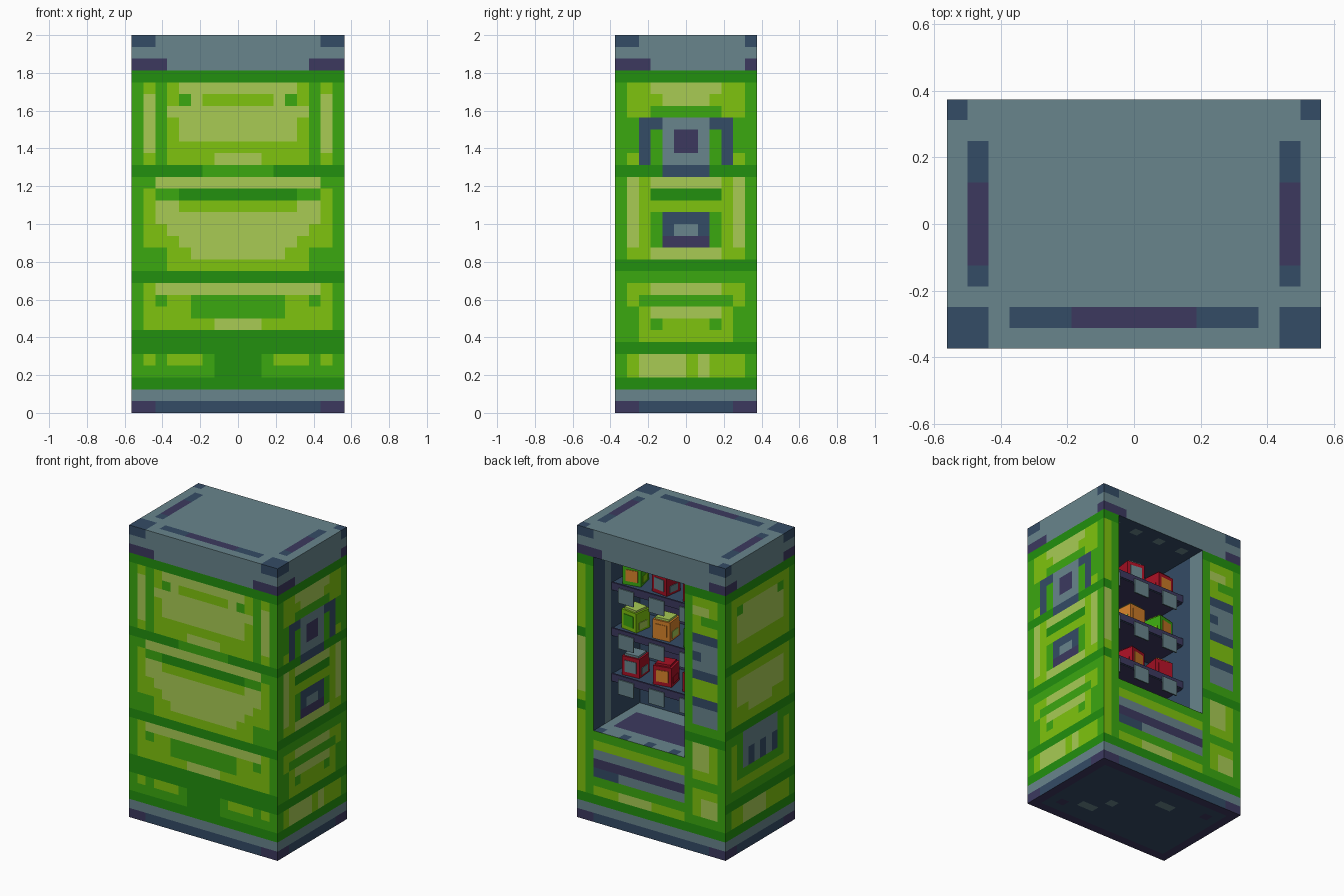
import bpy, bmesh, math
from mathutils import Vector, Matrix

if "Cube" in bpy.data.objects:
    bpy.data.objects.remove(bpy.data.objects["Cube"])

P = 0.0625  # one square of the painted pattern


def lin(c):
    c /= 255
    return c / 12.92 if c < 0.04045 else ((c + 0.055) / 1.055) ** 2.4


COLOURS = {"T": ("steel grey", 104, 133, 140), "N": ("navy", 52, 76, 102),
           "U": ("dark purple", 60, 57, 95), "D": ("dark green", 34, 144, 14),
           "G": ("green", 59, 168, 16), "L": ("lime", 127, 196, 14),
           "P": ("pale lime", 168, 203, 84), "R": ("red", 168, 16, 36),
           "O": ("orange", 215, 130, 42)}
KEYS = list(COLOURS)
MATS = []
for n, r, g, b in COLOURS.values():
    m = bpy.data.materials.new(n)
    m.diffuse_color = (lin(r), lin(g), lin(b), 1)
    m.use_nodes = True
    m.node_tree.nodes["Principled BSDF"].inputs["Base Color"].default_value = m.diffuse_color
    MATS.append(m)


def finish(name, bm):
    me = bpy.data.meshes.new(name)
    bm.to_mesh(me)
    bm.free()
    for m in MATS:
        me.materials.append(m)
    ob = bpy.data.objects.new(name, me)
    bpy.context.collection.objects.link(ob)
    return ob


def panel(bm, origin, u, v, nu, nv, base, rects, mirror=False, hole=None):
    """Grid of squares; each rect (colour, u0, v0, u1, v1) paints its squares."""
    grid = {(i, j): base for i in range(nu) for j in range(nv)}
    for c, a0, b0, a1, b1 in rects:
        for i in range(a0, a1):
            for j in range(b0, b1):
                grid[i, j] = c
                if mirror:
                    grid[nu - 1 - i, j] = c
    o, u, v = Vector(origin), Vector(u), Vector(v)
    for (i, j), c in grid.items():
        if hole and hole[0] <= i < hole[2] and hole[1] <= j < hole[3]:
            continue
        f = bm.faces.new([bm.verts.new((o + u * a + v * b) * P) for a, b in
                          ((i, j), (i + 1, j), (i + 1, j + 1), (i, j + 1))])
        f.material_index = KEYS.index(c)


def trim(n, a, b):
    """Metal cap and plinth shared by all four walls."""
    return [("D", 0, 28, n, 29), ("T", 0, 29, n, 32), ("D", 0, 2, n, 3), ("T", 0, 1, n, 2),
            ("N", 0, 0, n, 1), ("U", 0, 0, 2, 1), ("U", n - 2, 0, n, 1),
            ("N", 0, 31, a, 32), ("N", n - b, 31, n, 32),
            ("U", 0, 29, a + 1, 30), ("U", n - b, 29, n, 30)]


X, Y, Z = Vector((1, 0, 0)), Vector((0, 1, 0)), Vector((0, 0, 1))
body = bmesh.new()

# front wall (left half listed, mirrored)
front_upper = [("D", 0, 20, 6, 21), ("L", 1, 21, 2, 28), ("P", 1, 22, 2, 27),
               ("L", 3, 21, 9, 28), ("P", 4, 23, 9, 28), ("P", 3, 25, 9, 26),
               ("G", 4, 26, 5, 27), ("L", 6, 26, 9, 27), ("P", 7, 21, 9, 22)]
front_middle = [("P", 2, 19, 9, 20), ("D", 4, 18, 9, 19), ("L", 1, 14, 2, 19),
                ("L", 2, 14, 9, 18), ("L", 3, 12, 9, 14), ("P", 2, 16, 9, 18),
                ("L", 4, 17, 9, 18), ("P", 3, 15, 9, 16), ("P", 4, 14, 9, 15),
                ("P", 5, 13, 9, 14), ("D", 0, 11, 9, 12)]
front_lower = [("L", 1, 7, 9, 11), ("P", 2, 10, 9, 11), ("G", 2, 9, 3, 10),
               ("G", 5, 8, 9, 10), ("P", 7, 7, 9, 8), ("D", 0, 5, 9, 7),
               ("D", 7, 3, 9, 5), ("L", 1, 4, 2, 5), ("L", 3, 4, 6, 5)]
panel(body, (-9, -6, 0), X, Z, 18, 32, "G",
      trim(18, 2, 2) + front_upper + front_middle + front_lower, mirror=True)

# right wall: handle plate above, latch below
side_lower = [("L", 1, 9, 11, 11), ("P", 3, 10, 9, 11), ("G", 2, 9, 10, 10),
              ("L", 2, 6, 10, 9), ("P", 3, 8, 9, 9), ("G", 3, 7, 4, 8), ("G", 8, 7, 9, 8),
              ("D", 0, 5, 12, 6), ("L", 1, 3, 11, 5), ("P", 2, 3, 6, 5), ("P", 7, 3, 8, 5)]
handle = [("L", 1, 21, 11, 28), ("P", 3, 27, 9, 28), ("P", 4, 26, 8, 27), ("G", 3, 25, 9, 26),
          ("G", 1, 22, 2, 25), ("G", 10, 22, 11, 25), ("N", 2, 24, 10, 25),
          ("N", 2, 21, 3, 24), ("N", 9, 21, 10, 24), ("G", 3, 21, 4, 24), ("G", 8, 21, 9, 24),
          ("D", 0, 20, 12, 21), ("T", 4, 21, 8, 25), ("U", 5, 22, 7, 24), ("N", 4, 20, 8, 21)]
latch = [("L", 1, 13, 11, 20), ("P", 1, 14, 2, 20), ("P", 10, 14, 11, 20), ("P", 3, 19, 9, 20),
         ("D", 3, 18, 9, 19), ("G", 3, 14, 9, 17), ("N", 4, 15, 8, 17), ("U", 4, 14, 8, 15),
         ("T", 5, 15, 7, 16), ("P", 3, 13, 9, 14), ("D", 0, 12, 12, 13)]
panel(body, (9, -6, 0), Y, Z, 12, 32, "G", trim(12, 2, 1) + handle + latch + side_lower)

# left wall: plain panels and a vent
left = [("L", 1, 21, 11, 28), ("P", 2, 23, 10, 27), ("G", 2, 26, 3, 27), ("G", 9, 26, 10, 27),
        ("D", 0, 20, 12, 21), ("L", 1, 14, 11, 20), ("P", 2, 16, 10, 19), ("P", 4, 15, 8, 16),
        ("D", 0, 13, 12, 14), ("L", 1, 7, 11, 12), ("G", 2, 8, 10, 13), ("T", 3, 9, 9, 13),
        ("N", 4, 9, 5, 11), ("N", 6, 9, 7, 11), ("N", 8, 9, 9, 11), ("D", 0, 5, 12, 6),
        ("L", 1, 3, 11, 5), ("P", 3, 3, 7, 5)]
panel(body, (-9, 6, 0), -Y, Z, 12, 32, "G", trim(12, 1, 2) + left)

# back wall with the display opening, control column and delivery slot
controls = [("L", 14, 24, 17, 28), ("P", 14, 26, 16, 27), ("G", 15, 25, 17, 26),
            ("N", 14, 23, 17, 24), ("T", 14, 19, 17, 23), ("N", 14, 21, 15, 22),
            ("N", 14, 19, 17, 20), ("L", 14, 17, 17, 19), ("N", 14, 16, 17, 17),
            ("T", 14, 14, 17, 16), ("L", 14, 8, 17, 12), ("P", 14, 9, 16, 12),
            ("L", 14, 4, 17, 7), ("P", 15, 4, 17, 6)]
slot = [("L", 0, 3, 1, 28), ("P", 0, 14, 1, 20), ("D", 0, 20, 1, 21), ("D", 0, 12, 1, 13),
        ("L", 2, 8, 13, 9), ("T", 2, 7, 13, 8), ("U", 2, 6, 13, 7), ("T", 2, 5, 13, 6),
        ("N", 2, 5, 5, 6), ("L", 2, 3, 13, 4), ("P", 5, 3, 9, 4), ("D", 13, 12, 18, 13)]
panel(body, (9, 6, 0), -X, Z, 18, 32, "G", trim(18, 2, 2) + controls + slot,
      hole=(2, 10, 13, 29))

# top and underside
top = [("N", 0, 0, 2, 2), ("N", 0, 11, 1, 12), ("N", 1, 3, 2, 10), ("U", 1, 4, 2, 8),
       ("N", 3, 1, 9, 2), ("U", 6, 1, 9, 2)]
panel(body, (-9, -6, 32), X, Y, 18, 12, "T", top, mirror=True)
panel(body, (-9, 6, 0), X, -Y, 18, 12, "U",
      [("N", 1, 1, 17, 11), ("U", 2, 2, 3, 3), ("U", 15, 9, 16, 10),
       ("T", 6, 3, 8, 4), ("T", 11, 6, 12, 7), ("T", 12, 8, 14, 9)])

# display interior: back wall, two cheeks, floor, ceiling
DEPTH = 8
panel(body, (7, 6 - DEPTH, 10), -X, Z, 11, 19, "N", [("U", 2, 2, 9, 17)])
panel(body, (7, 6, 10), -Y, Z, DEPTH, 19, "N", [("T", 2, 0, 3, 19)])
panel(body, (-4, 6 - DEPTH, 10), Y, Z, DEPTH, 19, "N", [("T", DEPTH - 2, 0, DEPTH, 19)])
panel(body, (-4, 6 - DEPTH, 10), X, Y, 11, DEPTH, "T",
      [("U", 1, 2, 10, 6)] + [("N", i, 7, i + 1, 8) for i in range(1, 11, 3)])
panel(body, (-4, 6, 29), X, -Y, 11, DEPTH, "N",
      [("T", i, 1, i + 1, 2) for i in range(1, 11, 3)])
bmesh.ops.remove_doubles(body, verts=body.verts, dist=0.0005)
finish("cabinet", body)


def box(name, centre, size, colour, turn=0, under=None):
    bm = bmesh.new()
    bmesh.ops.create_cube(bm, size=1, matrix=Matrix.Diagonal((*size, 1)))
    for f in bm.faces:
        f.material_index = KEYS.index(under if under and f.normal.z < -0.5 else colour)
    ob = finish(name, bm)
    ob.location = centre
    ob.rotation_euler.z = math.radians(turn)
    return ob


def packet(name, x, z, main, label, lid, turn):
    """Small carton: body, lid and a label plate on front and both sides."""
    w, h, y = 0.125, 0.13, 0.08
    rot = Matrix.Rotation(math.radians(turn), 3, "Z")
    box(name, (x, y, z + h / 2), (w, w, h), main, turn)
    box(name + "_lid", (x, y, z + h + 0.007), (w * 0.8, w * 0.8, 0.014), lid, turn)
    c = Vector((x, y, z + h * 0.5))
    box(name + "_label", c + rot @ Vector((0, w / 2, 0)), (w * 0.65, 0.008, h * 0.6), label, turn)
    for s in (-1, 1):
        box(name + "_side_label", c + rot @ Vector((s * w / 2, 0, -h * 0.2)),
            (0.008, w * 0.6, h * 0.35), lid, turn)


# three shelves, each with three price plates and three packets
STOCK = (("GOL", "RTT", "ROR"), ("LGP", "OOP", "GOL"), ("RTT", "ROR", "RRO"))
CENTRES = (0.325, 0.094, -0.137)
back_y, front_y = (6 - DEPTH) * P, 0.175
for row, goods in enumerate(STOCK):
    z = 1.5625 - row * 5 * P
    box("shelf", (0.09375, (back_y + front_y) / 2, z - 0.025),
        (11 * P, front_y - back_y, 0.05), "N", under="U")
    box("shelf_edge", (0.09375, front_y, z - 0.02), (11 * P, 0.012, 0.05), "U")
    for k, (x, code) in enumerate(zip(CENTRES, goods)):
        box("price_plate", (x, front_y + 0.009, z - 0.07), (0.115, 0.009, 0.1), "T")
        packet("packet", x, z, *code, turn=(12, -8, 5)[(row + k) % 3])
